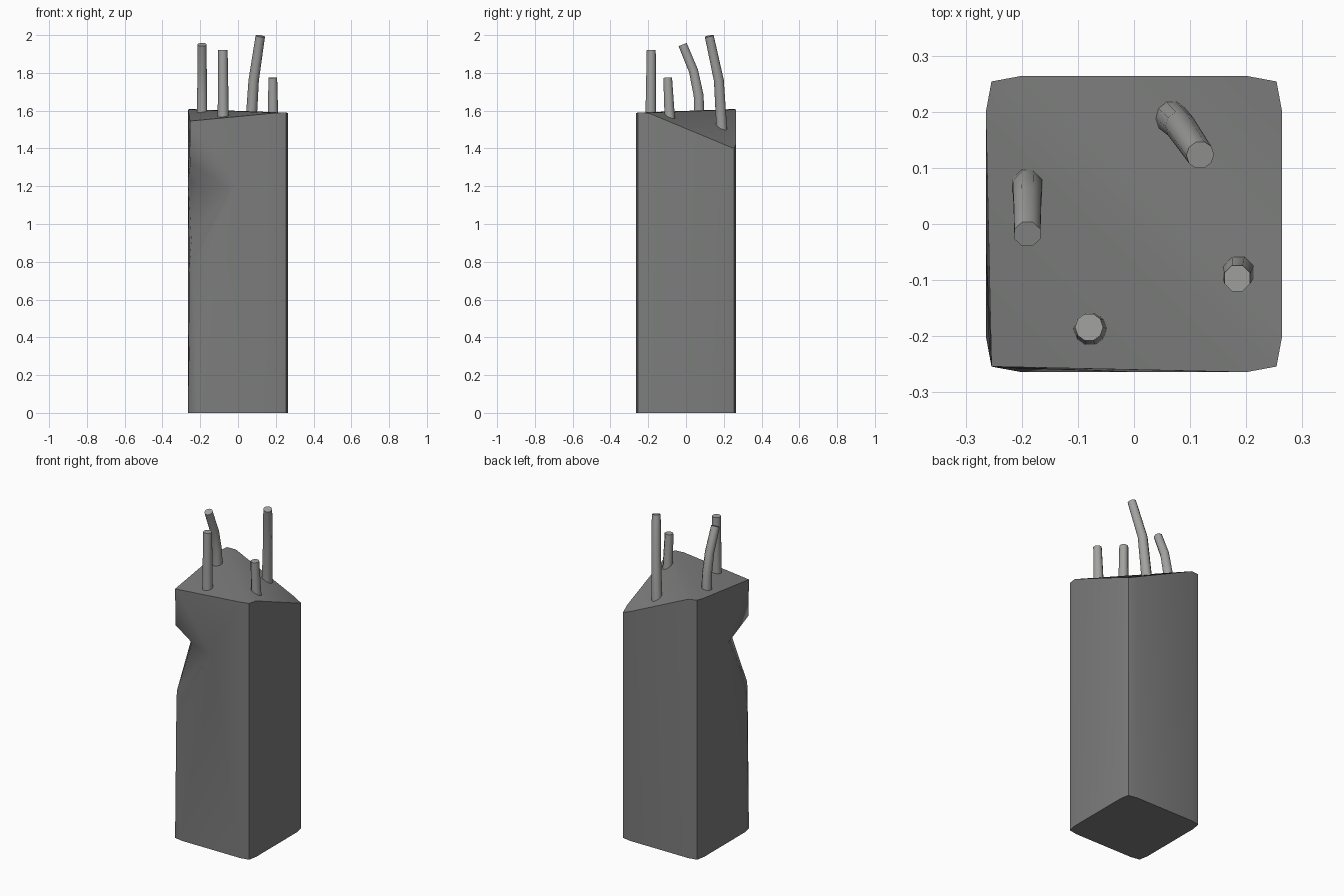
import bpy, bmesh, math
from mathutils import Vector

if "Cube" in bpy.data.objects:
    bpy.data.objects.remove(bpy.data.objects["Cube"])


def material(name, rgb):
    m = bpy.data.materials.new(name)
    m.diffuse_color = (*rgb, 1)
    m.use_nodes = True
    m.node_tree.nodes["Principled BSDF"].inputs["Base Color"].default_value = m.diffuse_color
    return m


concrete = material("grey concrete", (0.2, 0.205, 0.2))
steel = material("light grey steel", (0.36, 0.36, 0.355))


def finish(bm, name, mat, angle=30):
    bmesh.ops.recalc_face_normals(bm, faces=bm.faces)
    me = bpy.data.meshes.new(name)
    bm.to_mesh(me)
    bm.free()
    me.materials.append(mat)
    ob = bpy.data.objects.new(name, me)
    bpy.context.collection.objects.link(ob)
    bpy.ops.object.select_all(action='DESELECT')
    ob.select_set(True)
    bpy.context.view_layer.objects.active = ob
    bpy.ops.object.shade_smooth_by_angle(angle=math.radians(angle))
    return ob


# Broken pillar: rounded-square base, uneven ridge top, chipped front-left corner
bm = bmesh.new()
v = {}
tops = {"FL": 1.545, "FR": 1.59, "BR": 1.40, "BL": 1.61}
drop = {"FR": -0.002, "BR": 0.022, "BL": -0.004}
signs = {"FL": (-1, -1), "FR": (1, -1), "BR": (1, 1), "BL": (-1, 1)}
for k, (sx, sy) in signs.items():
    # y = point on front/back wall, x = point on side wall, c = corner
    pts = {"y": (0.2, 0.264), "c": (0.254, 0.254), "x": (0.264, 0.2)}
    for p, (px, py) in pts.items():
        v[k + p] = bm.verts.new((sx * px, sy * py, 0))
        if p == "c" or k != "FL":
            v[k + p + "t"] = bm.verts.new((sx * px, sy * py, tops[k] + (0 if p == "c" else drop[k])))
chip = {
    "T": (-0.252, -0.252, 1.32), "D": (-0.19, -0.18, 1.20), "E": (-0.247, -0.247, 0.91),
    "F": (0.005, -0.264, 1.22), "G": (-0.04, -0.23, 1.19), "B": (-0.244, -0.256, 0.78),
    "L": (-0.264, -0.04, 1.24), "C": (-0.258, -0.23, 0.76),
}
for k, co in chip.items():
    v[k] = bm.verts.new(co)
faces = [
    "FLy FLc FLx BLx BLc BLy BRy BRc BRx FRx FRc FRy",            # base
    "FLct FRyt BLxt", "FRyt FRct FRxt BLyt BLct BLxt",            # top
    "FRxt BRxt BRct BRyt BLyt",
    "FRy FRc FRct FRyt", "FRc FRx FRxt FRct",                     # corners
    "BLy BLc BLct BLyt", "BLc BLx BLxt BLct",
    "BRy BRc BRct BRyt", "BRc BRx BRxt BRct",
    "FRx BRx BRxt FRxt", "BRy BLy BLyt BRyt",                     # right and back
    "FLct FRyt F", "FLct F T", "FRyt FRy F", "FRy FLy F", "FLy B F",  # front
    "FLct BLxt L", "FLct L T", "BLxt BLx L", "BLx FLx L", "FLx C L",  # left
    "T D G", "T G F", "D E G", "E B G", "G B F", "T L D", "D L E", "L C E",  # chip
    "E B FLc", "B FLy FLc", "E FLc C", "C FLc FLx",
]
for f in faces:
    bm.faces.new([v[n] for n in f.split()])
finish(bm, "broken_pillar", concrete, 62)


# Reinforcing bars: rings swept along a short path
def bar(name, path, sides, r0=0.03, r1=0.025, turn=0):
    bm = bmesh.new()
    path = [Vector(p) for p in path]
    rings = []
    n = len(path)
    for i, p in enumerate(path):
        d = (path[min(i + 1, n - 1)] - path[max(i - 1, 0)]).normalized()
        ux = (Vector((1, 0, 0)) - d * d.x).normalized()
        uy = d.cross(ux)
        r = r0 + (r1 - r0) * i / (n - 1)
        rings.append([bm.verts.new(p + r * (ux * math.cos(a) + uy * math.sin(a)))
                      for a in (2 * math.pi * (j + turn) / sides for j in range(sides))])
    for a, b in zip(rings, rings[1:]):
        for j in range(sides):
            k = (j + 1) % sides
            bm.faces.new((a[j], a[k], b[k], b[j]))
    bm.faces.new(rings[0])
    bm.faces.new(rings[-1])
    finish(bm, name, steel, 50)


bar("straight_bar", [(-0.078, -0.187, 1.53), (-0.08, -0.184, 1.92)], 10)
bar("bent_bar_left", [(-0.19, 0.07, 1.54), (-0.19, 0.067, 1.68),
                      (-0.19, 0.04, 1.81), (-0.19, -0.018, 1.95)], 8, turn=0.5)
bar("bent_bar_back", [(0.066, 0.19, 1.49), (0.083, 0.174, 1.76), (0.118, 0.123, 1.995)], 10)
bar("short_bar", [(0.186, -0.085, 1.54), (0.184, -0.097, 1.775)], 8, turn=0.5)
